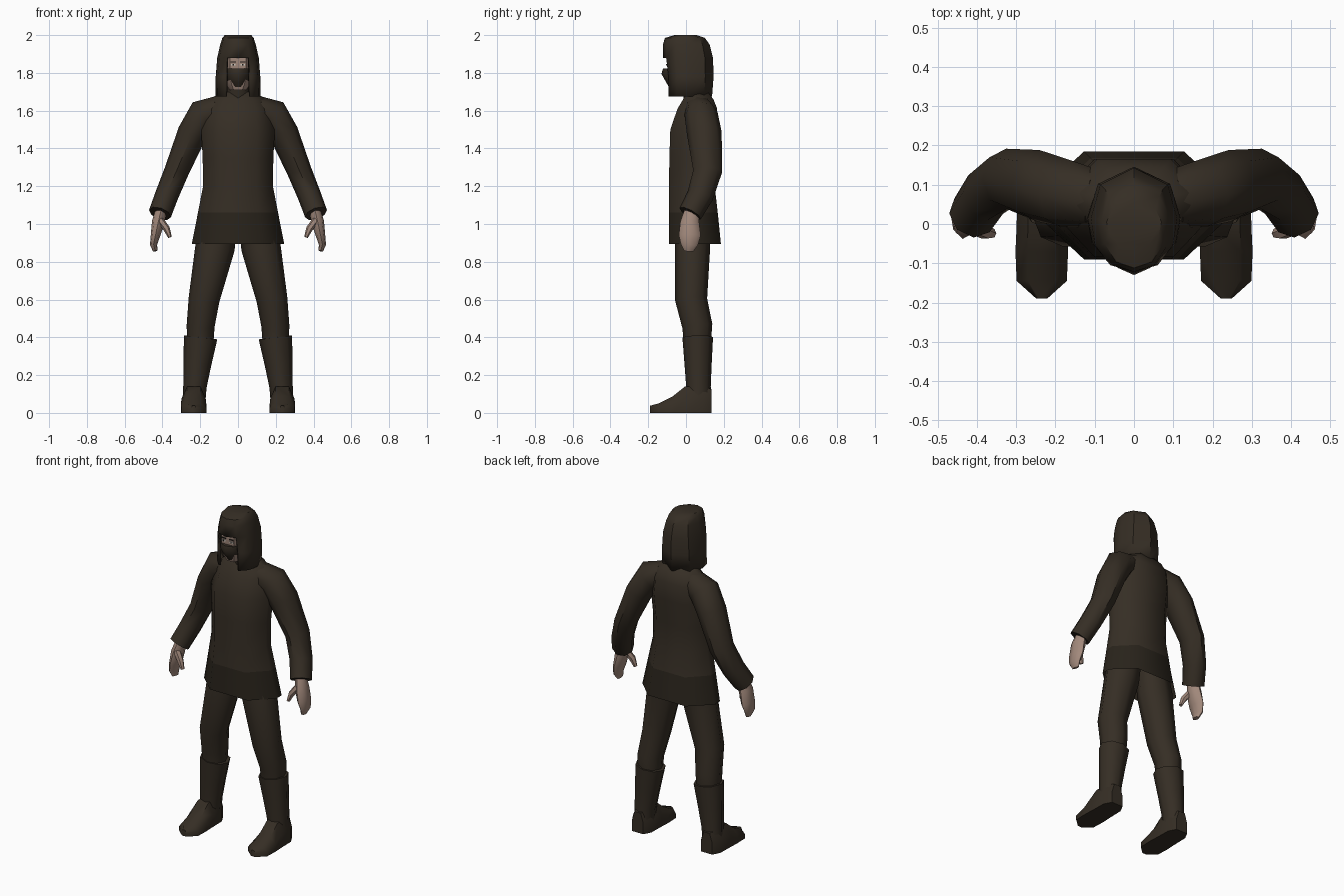
import bpy, bmesh, math
from mathutils import Vector

cube = bpy.data.objects.get("Cube")
if cube:
    bpy.data.objects.remove(cube)


def material(name, rgb):
    m = bpy.data.materials.new(name)
    m.use_nodes = True
    m.diffuse_color = (*rgb, 1)
    bsdf = m.node_tree.nodes["Principled BSDF"]
    bsdf.inputs["Base Color"].default_value = (*rgb, 1)
    bsdf.inputs["Roughness"].default_value = 0.9
    return m


CLOTH = material("dark brown cloth", (0.036, 0.027, 0.018))
SHADE = material("deep brown hem", (0.022, 0.017, 0.011))
SKIN = material("pale skin", (0.36, 0.25, 0.20))
WHITE = material("eye white", (0.6, 0.57, 0.52))
BLACK = material("brow black", (0.012, 0.01, 0.008))


def finish(name, bm, mats, angle=50):
    bmesh.ops.recalc_face_normals(bm, faces=bm.faces)
    mesh = bpy.data.meshes.new(name)
    bm.to_mesh(mesh)
    bm.free()
    ob = bpy.data.objects.new(name, mesh)
    bpy.context.collection.objects.link(ob)
    for m in mats:
        mesh.materials.append(m)
    bpy.ops.object.select_all(action="DESELECT")
    ob.select_set(True)
    bpy.context.view_layer.objects.active = ob
    bpy.ops.object.shade_smooth_by_angle(angle=math.radians(angle))
    return ob


def loft(rings, side=1, cap_start=True, cap_end=True):
    """Skin a list of point rings; side=-1 mirrors to the right."""
    bm = bmesh.new()
    loops = [[bm.verts.new((p[0] * side, p[1], p[2])) for p in r] for r in rings]
    for a, b in zip(loops, loops[1:]):
        for i in range(len(a)):
            j = (i + 1) % len(a)
            bm.faces.new((a[i], a[j], b[j], b[i]))
    if cap_start:
        bm.faces.new(loops[0])
    if cap_end:
        bm.faces.new(loops[-1])
    return bm


def tube(path, n=8):
    """Rings (x, y, z, rx, ry) set square to a downward path."""
    pts = [Vector(p[:3]) for p in path]
    rings = []
    for i, (p, row) in enumerate(zip(pts, path)):
        t = pts[min(i + 1, len(pts) - 1)] - pts[max(i - 1, 0)]
        q = Vector((0, 0, -1)).rotation_difference(t)
        ring = []
        for k in range(n):
            a = math.tau * k / n
            ring.append(p + q @ Vector((row[3] * math.cos(a), row[4] * math.sin(a), 0)))
        rings.append(ring)
    return rings


def body_ring(z, w, front, back):
    """Eight-sided section with flat front and back."""
    mid, d = (front + back) / 2, (back - front) / 2
    shape = [(0.52, -1), (1, -0.2), (1, 0.2), (0.52, 1)]
    shape += [(-x, y) for x, y in reversed(shape)]
    return [(x * w, mid + y * d, z) for x, y in shape]


def hood_ring(z, w, front, back):
    half = [(0.55, -0.86), (0.9, -0.45), (1, 0.1), (0.78, 0.7)]
    shape = [(0, -1)] + half + [(0, 1)] + [(-x, y) for x, y in reversed(half)]
    return [(x * w, -y * front if y < 0 else y * back, z) for x, y in shape]


# Tunic, open at the hem
bm = loft([body_ring(*r) for r in (
    (0.893, 0.245, -0.09, 0.185), (1.06, 0.212, -0.09, 0.168),
    (1.2, 0.185, -0.09, 0.152), (1.35, 0.187, -0.088, 0.15),
    (1.5, 0.195, -0.083, 0.165), (1.61, 0.18, -0.045, 0.165),
    (1.66, 0.15, -0.015, 0.145), (1.70, 0.085, 0.0, 0.115))], cap_start=False)
for f in bm.faces:
    f.material_index = int(f.calc_center_median().z < 1.05)
finish("tunic", bm, [CLOTH, SHADE])

# Neck and head inside the hood
finish("neck", loft(tube([(0, 0.03, 1.76, 0.06, 0.06), (0, 0.05, 1.66, 0.07, 0.06)])), [CLOTH])
finish("head", loft([body_ring(*r) for r in (
    (1.71, 0.045, -0.075, 0.08), (1.75, 0.07, -0.092, 0.1),
    (1.84, 0.082, -0.1, 0.11), (1.92, 0.08, -0.1, 0.1))]), [SKIN])

# Pointed face mask
finish("face_mask", loft([hood_ring(*r) for r in (
    (1.725, 0.042, -0.09, 0.0), (1.75, 0.06, -0.105, 0.0),
    (1.795, 0.075, -0.13, 0.0), (1.822, 0.08, -0.122, 0.0))]), [CLOTH])

# Hood with a face opening under the brow
bm = loft([hood_ring(*r) for r in (
    (1.675, 0.12, -0.108, 0.138), (1.78, 0.118, -0.108, 0.146),
    (1.88, 0.11, -0.122, 0.143), (1.95, 0.094, -0.122, 0.125),
    (1.985, 0.083, -0.112, 0.1), (2.0, 0.07, -0.06, 0.055))], cap_start=False)
opening = []
for f in bm.faces:
    c = f.calc_center_median()
    if c.z < 1.88 and abs(c.x) < 0.05 and c.y < -0.05:
        opening.append(f)
bmesh.ops.delete(bm, geom=opening, context="FACES")
hood = finish("hood", bm, [CLOTH], 40)
solid = hood.modifiers.new("cloth thickness", "SOLIDIFY")
solid.thickness = 0.012
solid.offset = -1


def plate(name, x, z, w, h, y, mat):
    bm = bmesh.new()
    bmesh.ops.create_cube(bm, size=1)
    for v in bm.verts:
        v.co = (x + v.co.x * w, y + v.co.y * 0.006, z + v.co.z * h)
    finish(name, bm, [mat])


for side, label in ((1, "left"), (-1, "right")):
    # Eyes and brows
    plate(label + "_eye", side * 0.026, 1.843, 0.024, 0.009, -0.101, WHITE)
    plate(label + "_pupil", side * 0.026, 1.843, 0.008, 0.009, -0.103, BLACK)
    plate(label + "_brow", side * 0.026, 1.858, 0.03, 0.006, -0.101, BLACK)

    # Sleeve, bent at the elbow
    finish(label + "_sleeve", loft(tube([
        (0.1, 0.065, 1.61, 0.07, 0.075), (0.18, 0.08, 1.58, 0.088, 0.088),
        (0.243, 0.097, 1.48, 0.078, 0.092), (0.325, 0.115, 1.28, 0.065, 0.077),
        (0.378, 0.075, 1.15, 0.062, 0.07), (0.413, 0.022, 1.055, 0.061, 0.064)]), side), [CLOTH])

    # Hand with a separate thumb
    finish(label + "_hand", loft(tube([
        (0.405, 0.03, 1.08, 0.03, 0.035), (0.422, 0.02, 1.01, 0.034, 0.05),
        (0.437, 0.02, 0.94, 0.025, 0.058), (0.447, 0.018, 0.89, 0.019, 0.045),
        (0.438, 0.015, 0.857, 0.012, 0.025)]), side), [SKIN])
    finish(label + "_thumb", loft(tube([
        (0.412, -0.005, 1.02, 0.02, 0.022), (0.378, -0.02, 0.975, 0.018, 0.02),
        (0.36, -0.024, 0.93, 0.01, 0.012)], 6), side), [SKIN])

    # Trouser leg
    finish(label + "_leg", loft(tube([
        (0.095, 0.04, 1.02, 0.09, 0.09), (0.121, 0.035, 0.88, 0.105, 0.093),
        (0.18, 0.027, 0.6, 0.082, 0.085), (0.198, 0.06, 0.46, 0.074, 0.08),
        (0.2, 0.06, 0.37, 0.07, 0.072)]), side), [CLOTH])

    # Boot shaft
    finish(label + "_boot_shaft", loft(tube([
        (0.198, 0.062, 0.4, 0.089, 0.081), (0.215, 0.064, 0.26, 0.074, 0.072),
        (0.228, 0.066, 0.14, 0.062, 0.065), (0.232, 0.067, 0.07, 0.06, 0.065)]), side), [CLOTH])

    # Foot, lofted from toe to heel
    rings = []
    for y, w, h in ((-0.19, 0.014, 0.038), (-0.145, 0.064, 0.05), (-0.07, 0.067, 0.088),
                    (-0.005, 0.064, 0.14), (0.09, 0.062, 0.14), (0.135, 0.038, 0.125)):
        half = [(w, 0.003), (w, h * 0.55), (w * 0.55, h)]
        outline = half + [(-x, z) for x, z in reversed(half)]
        rings.append([(0.235 + x, y, z) for x, z in outline])
    for ring in rings:
        for i in (0, 5):
            ring[i] = (ring[i][0], ring[i][1], 0)
    finish(label + "_foot", loft(rings, side), [CLOTH])
